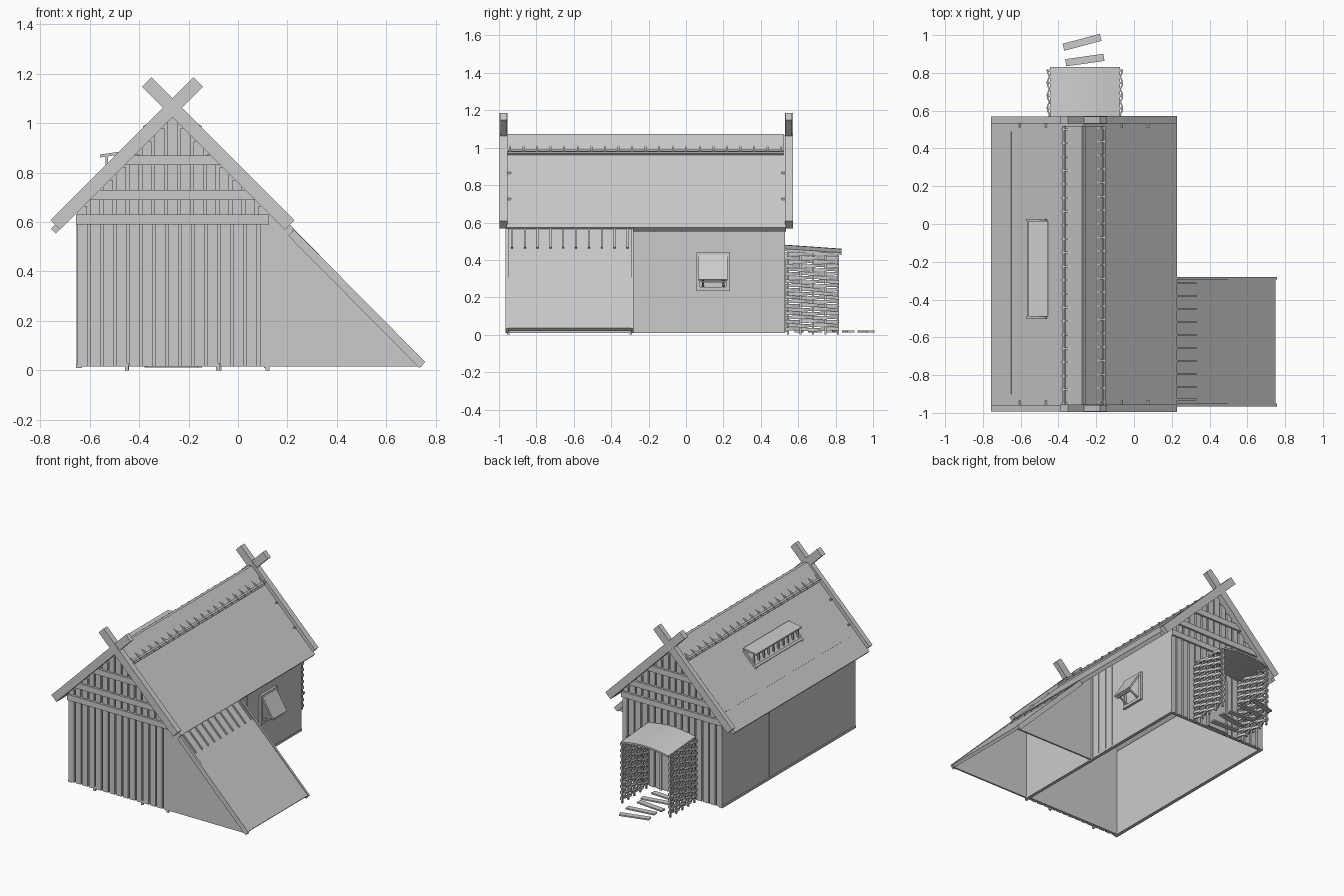
import bpy, bmesh, math
from mathutils import Vector, Matrix

if "Cube" in bpy.data.objects:
    bpy.data.objects.remove(bpy.data.objects["Cube"])

RX = -0.265            # ridge x
RT = 1.065             # ridge height, top of roof


def finish(name, bm):
    bmesh.ops.recalc_face_normals(bm, faces=bm.faces)
    me = bpy.data.meshes.new(name)
    bm.to_mesh(me)
    bm.free()
    ob = bpy.data.objects.new(name, me)
    bpy.context.collection.objects.link(ob)
    return ob


def add_box(bm, x, y, z, rot=None):
    c = Vector(((x[0] + x[1]) / 2, (y[0] + y[1]) / 2, (z[0] + z[1]) / 2))
    s = Matrix.Diagonal((x[1] - x[0], y[1] - y[0], z[1] - z[0], 1))
    r = Matrix.Rotation(math.radians(rot), 4, 'Z') if rot else Matrix()
    bmesh.ops.create_cube(bm, size=1, matrix=Matrix.Translation(c) @ r @ s)


def add_prism(bm, pts, y0, y1):
    # polygon in x-z, extruded along y
    a = [bm.verts.new((x, y0, z)) for x, z in pts]
    b = [bm.verts.new((x, y1, z)) for x, z in pts]
    bm.faces.new(a)
    bm.faces.new(b[::-1])
    n = len(pts)
    for i in range(n):
        bm.faces.new((a[i], b[i], b[(i + 1) % n], a[(i + 1) % n]))


def add_strip(bm, p, q, w, y0, y1):
    # straight board seen end-on in x-z
    p, q = Vector(p), Vector(q)
    d = (q - p).normalized()
    n = Vector((-d.y, d.x)) * w / 2
    add_prism(bm, [p + n, q + n, q - n, p - n], y0, y1)


def box(name, *a):
    bm = bmesh.new()
    add_box(bm, *a)
    return finish(name, bm)


def prism(name, *a):
    bm = bmesh.new()
    add_prism(bm, *a)
    return finish(name, bm)


def strip(name, *a):
    bm = bmesh.new()
    add_strip(bm, *a)
    return finish(name, bm)


def slope(side, x, off=0.0):
    # point on a roof slope; off is measured outward along the normal
    o = off * 0.7071
    return (x + side * o, RT - abs(x - RX) + o)


# Main walls
box("left_wall", (-0.65, -0.635), (-0.95, 0.525), (0.015, 0.64))
box("left_wall_seam_batten", (-0.654, -0.645), (-0.006, 0.006), (0.015, 0.62))
box("right_wall", (0.11, 0.125), (-0.95, 0.525), (0.015, 0.635))
bm = bmesh.new()
for y in (-0.27, -0.21, -0.14, -0.075):
    add_box(bm, (0.12, 0.129), (y - 0.004, y + 0.004), (0.015, 0.63))
finish("right_wall_battens", bm)
box("left_sill", (-0.655, -0.63), (-0.955, 0.53), (0.01, 0.025))
box("right_sill", (0.105, 0.128), (-0.955, 0.53), (0.01, 0.025))

# Gable ends: backing, planks, beams and upper slats, then crossed barge boards
for label, y, s in (("front", -0.955, -1), ("back", 0.53, 1)):
    def yy(a, b):
        return tuple(sorted((y + s * a, y + s * b)))
    prism(label + "_wall", [(-0.65, 0.015), (0.125, 0.015), (0.125, 0.64),
                            (RX, 1.03), (-0.65, 0.64)], *yy(-0.026, -0.014))
    bm = bmesh.new()
    for i in range(14):
        x = -0.65 + i * 0.0527
        add_box(bm, (x, x + 0.042), yy(-0.015, 0), (0.015, 0.6))
    add_box(bm, (0.088, 0.125), yy(-0.015, 0), (0.015, 0.6))
    finish(label + "_planks", bm)
    bm = bmesh.new()
    for z0, z1 in ((0.59, 0.63), (0.69, 0.73), (0.83, 0.87)):
        h = min(1.045 - z1 + 0.03, 0.39)
        add_box(bm, (RX - h, RX + h), yy(-0.02, 0.012), (z0, z1))
    finish(label + "_gable_beams", bm)
    bm = bmesh.new()
    for i in range(15):
        x = -0.63 + i * 0.0522
        top = 1.03 - abs(x - RX)
        if top > 0.61:
            add_box(bm, (x - 0.02, x + 0.02), yy(-0.015, -0.001), (0.6, top))
    finish(label + "_gable_slats", bm)
    for side, nm, e in ((-1, "left", 0), (1, "right", 0.003)):
        strip(f"{label}_{nm}_barge_board", (RX + side * 0.474, 0.588),
              (RX - side * 0.104, 1.166), 0.054, *yy(0.003 - e, 0.038 + e))

# Main roof slabs
for side, nm in ((-1, "left"), (1, "right")):
    a, b = slope(side, RX), slope(side, RX + side * 0.492)
    t = 0.04
    prism(nm + "_roof", [a, b, (b[0] - side * 0.02, b[1] - 0.02), (RX, RT - t)],
          -0.96, 0.535)
    # Ridge cap, edge pole and cross slats
    strip(nm + "_ridge_cap", slope(side, RX, 0.006),
          slope(side, RX + side * 0.105, 0.006), 0.014, -0.955, 0.52)
    strip(nm + "_ridge_pole", slope(side, RX + side * 0.088, 0.018),
          slope(side, RX + side * 0.098, 0.018), 0.011, -0.955, 0.52)
    bm = bmesh.new()
    for i in range(21):
        y = -0.945 + i * 0.0725 + side * 0.004
        add_strip(bm, slope(side, RX - side * 0.03, 0.024),
                  slope(side, RX + side * 0.1, 0.024), 0.012, y - 0.005, y + 0.005)
    finish(nm + "_ridge_slats", bm)
strip("left_roof_seam", slope(-1, -0.655, 0.001), slope(-1, -0.649, 0.001), 0.006, -0.9, 0.49)

# Roof vent on the left slope
strip("vent_lid", (-0.557, 0.867), (-0.455, 0.882), 0.012, -0.49, 0.015)
bm = bmesh.new()
for y in (-0.5, 0.015):
    add_strip(bm, slope(-1, -0.56, 0.006), slope(-1, -0.46, 0.006), 0.018, y, y + 0.012)
add_strip(bm, slope(-1, -0.555, 0.006), slope(-1, -0.543, 0.006), 0.018, -0.5, 0.027)
add_strip(bm, slope(-1, -0.475, 0.006), slope(-1, -0.46, 0.006), 0.018, -0.5, 0.027)
finish("vent_frame", bm)
bm = bmesh.new()
for i in range(10):
    y = -0.485 + i * 0.054
    add_box(bm, (-0.536, -0.525), (y - 0.005, y + 0.005), (0.78, 0.868))
finish("vent_slats", bm)

# Lean-to on the right
strip("lean_to_roof", (0.15, 0.62), (0.742, 0.028), 0.022, -0.955, -0.29)
for label, y0, y1 in (("front", -0.966, -0.95), ("back", -0.295, -0.28)):
    strip(f"lean_to_{label}_edge_board", (0.215, 0.557), (0.745, 0.022), 0.034, y0, y1)
for label, y0, y1 in (("front", -0.955, -0.943), ("back", -0.3, -0.288)):
    prism(f"lean_to_{label}_wall", [(0.12, 0.015), (0.745, 0.015), (0.12, 0.64)], y0, y1)
bm = bmesh.new()
for i in range(10):
    y = -0.93 + i * 0.0685
    add_strip(bm, (0.22, 0.568), (0.325, 0.463), 0.014, y - 0.005, y + 0.005)
finish("lean_to_slats", bm)
bm = bmesh.new()
for x, y in ((0.12, -0.95), (0.12, -0.295), (-0.45, -0.95), (-0.08, -0.95)):
    add_box(bm, (x - 0.008, x + 0.008), (y - 0.006, y + 0.006), (0, 0.03))
finish("ground_pegs", bm)

# Window with propped shutter
bm = bmesh.new()
for y, z in (((0.055, 0.235), (0.42, 0.44)), ((0.055, 0.235), (0.235, 0.255)),
             ((0.055, 0.075), (0.25, 0.425)), ((0.215, 0.235), (0.25, 0.425))):
    add_box(bm, (0.12, 0.142), y, z)
finish("window_frame", bm)
box("window_pane", (0.12, 0.128), (0.07, 0.22), (0.25, 0.425))
strip("window_shutter", (0.14, 0.422), (0.222, 0.292), 0.012, 0.068, 0.222)
bm = bmesh.new()
for y in (0.085, 0.195):
    add_strip(bm, (0.13, 0.255), (0.212, 0.3), 0.01, y, y + 0.01)
add_strip(bm, (0.205, 0.283), (0.215, 0.283), 0.01, 0.08, 0.21)
finish("shutter_props", bm)

# Back porch: woven side walls on posts
for nm, cx in (("left", -0.447), ("right", -0.073)):
    bm = bmesh.new()
    for i in range(5):
        y = 0.545 + i * 0.067
        add_box(bm, (cx - 0.006, cx + 0.006), (y - 0.006, y + 0.006), (0, 0.455 - i * 0.005))
    finish(f"porch_{nm}_posts", bm)
    bm = bmesh.new()
    for r in range(20):
        z, ph = 0.02 + r * 0.0212, math.pi * (r % 2)
        rings = []
        for k in range(18):
            t = k / 17
            y = 0.532 + 0.286 * t
            x = cx + 0.012 * math.cos(math.pi * (y - 0.545) / 0.067 + ph)
            zz = z + 0.002 * math.sin(9 * t + r * 1.7)
            rings.append([bm.verts.new((x + dx, y, zz + dz)) for dx, dz in
                          ((-0.004, 0), (0.004, 0), (0.004, 0.018), (-0.004, 0.018))])
        for a, b in zip(rings, rings[1:]):
            for j in range(4):
                bm.faces.new((a[j], a[(j + 1) % 4], b[(j + 1) % 4], b[j]))
        bm.faces.new(rings[0])
        bm.faces.new(rings[-1])
    finish(f"porch_{nm}_weave", bm)

# Porch roof: shallow arch sloping outward
N = 12
arc = [(-0.445 + 0.37 * i / N, 0.444 + 0.022 * math.sin(math.pi * i / N)) for i in range(N + 1)]
ob = prism("porch_roof", arc + [(x, z - 0.012) for x, z in arc[::-1]], 0.525, 0.832)
for v in ob.data.vertices:
    v.co.z += (0.832 - v.co.y) * 0.07 - 0.006
bpy.context.view_layer.objects.active = ob
ob.select_set(True)
bpy.ops.object.shade_smooth_by_angle(angle=math.radians(30))

# Door behind the porch and loose walkway boards
box("door", (-0.33, -0.19), (0.525, 0.538), (0.02, 0.38))
bm = bmesh.new()
for x in (-0.345, -0.19):
    add_box(bm, (x, x + 0.016), (0.525, 0.545), (0.015, 0.395))
add_box(bm, (-0.345, -0.174), (0.525, 0.545), (0.38, 0.397))
finish("door_frame", bm)
bm = bmesh.new()
for cx, cy, rot in ((-0.275, 0.962, 15), (-0.26, 0.868, 8), (-0.27, 0.775, -6),
                    (-0.25, 0.69, 10), (-0.265, 0.605, -3)):
    add_box(bm, (cx - 0.102, cx + 0.102), (cy - 0.019, cy + 0.019), (0.012, 0.022), rot)
finish("walkway_boards", bm)
